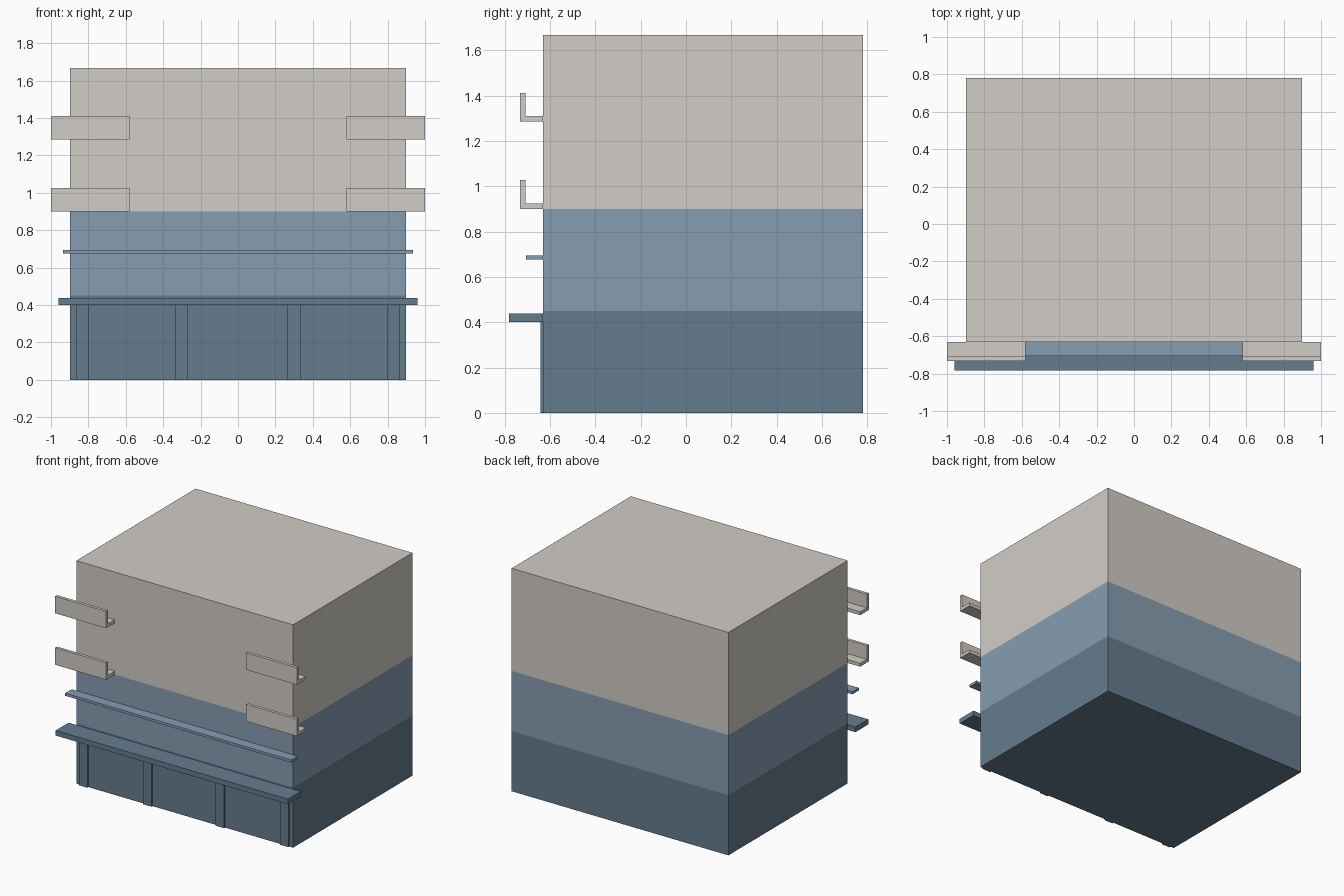
import bpy, bmesh
from mathutils import Matrix, Vector

if "Cube" in bpy.data.objects:
    bpy.data.objects.remove(bpy.data.objects["Cube"])


def material(name, rgb):
    m = bpy.data.materials.new(name)
    m.diffuse_color = (*rgb, 1)
    m.use_nodes = True
    m.node_tree.nodes["Principled BSDF"].inputs["Base Color"].default_value = m.diffuse_color
    return m


DARK = material("dark_blue", (0.13, 0.20, 0.27))
MID = material("mid_blue", (0.24, 0.34, 0.44))
STONE = material("pale_stone", (0.64, 0.61, 0.57))


def add_object(name, bm, mats):
    bmesh.ops.recalc_face_normals(bm, faces=bm.faces)
    mesh = bpy.data.meshes.new(name)
    bm.to_mesh(mesh)
    bm.free()
    for m in mats:
        mesh.materials.append(m)
    ob = bpy.data.objects.new(name, mesh)
    bpy.context.collection.objects.link(ob)
    return ob


def box_bm(x, y, z):
    size = Vector((x[1] - x[0], y[1] - y[0], z[1] - z[0]))
    centre = Vector((sum(x), sum(y), sum(z))) / 2
    bm = bmesh.new()
    bmesh.ops.create_cube(
        bm, size=1, matrix=Matrix.Translation(centre) @ Matrix.Diagonal((*size, 1)))
    return bm


def box(name, x, y, z, mat):
    return add_object(name, box_bm(x, y, z), [mat])


def extrude_x(name, profile, x0, x1, mat):
    bm = bmesh.new()
    face = bm.faces.new([bm.verts.new((x0, y, z)) for y, z in profile])
    ext = bmesh.ops.extrude_face_region(bm, geom=[face], use_keep_orig=True)
    verts = [g for g in ext["geom"] if isinstance(g, bmesh.types.BMVert)]
    bmesh.ops.translate(bm, verts=verts, vec=(x1 - x0, 0, 0))
    return add_object(name, bm, [mat])


WALL = -0.63  # front wall plane

# Main block, cut into three coloured storey bands
bands = (0.45, 0.90)
bm = box_bm((-0.897, 0.897), (WALL, 0.78), (0, 1.667))
for h in bands:
    bmesh.ops.bisect_plane(bm, geom=bm.verts[:] + bm.edges[:] + bm.faces[:],
                           plane_co=(0, 0, h), plane_no=(0, 0, 1))
for f in bm.faces:
    f.material_index = sum(f.calc_center_median().z > h for h in bands)
add_object("building_body", bm, [DARK, MID, STONE])

# Shopfront pilasters
for i, x in enumerate((-0.832, -0.301, 0.299, 0.831)):
    box(f"pilaster_{i + 1}", (x - 0.035, x + 0.035), (-0.642, WALL), (0, 0.40), DARK)

# Shopfront canopy and the thin ledge above it
box("canopy", (-0.961, 0.961), (-0.782, WALL), (0.40, 0.438), DARK)
box("ledge", (-0.935, 0.935), (-0.707, WALL), (0.676, 0.695), MID)

# L-section balconies with open ends, on both corners of two floors
for floor, z in (("lower", 0.90), ("upper", 1.285)):
    profile = [(WALL, z), (-0.732, z), (-0.732, z + 0.127),
               (-0.709, z + 0.127), (-0.709, z + 0.025), (WALL, z + 0.025)]
    for side, x0, x1 in (("left", -1.0, -0.579), ("right", 0.579, 1.0)):
        extrude_x(f"balcony_{floor}_{side}", profile, x0, x1, STONE)
